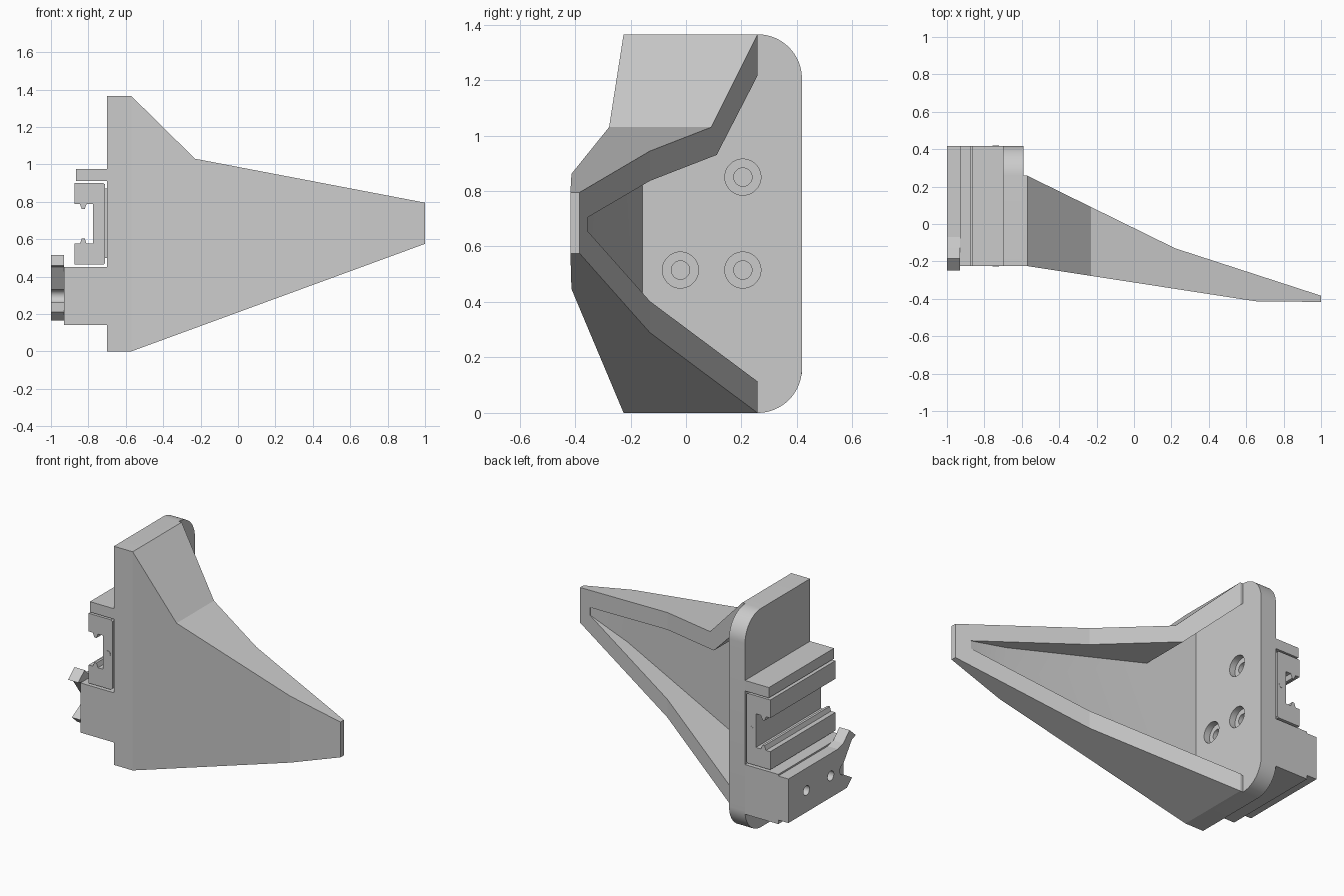
import bpy, bmesh, math
from mathutils import Vector

if "Cube" in bpy.data.objects:
    bpy.data.objects.remove(bpy.data.objects["Cube"], do_unlink=True)

grey = bpy.data.materials.new("light grey")
grey.use_nodes = True
COLOUR = (0.6, 0.6, 0.6, 1)
grey.diffuse_color = COLOUR
grey.node_tree.nodes["Principled BSDF"].inputs["Base Color"].default_value = COLOUR


def prism(name, pts, axis, lo, hi):
    """Extrude a 2D outline along an axis between two positions."""
    def place(p, d):
        return {"x": (d, p[0], p[1]), "y": (p[0], d, p[1]), "z": (p[0], p[1], d)}[axis]
    bm = bmesh.new()
    face = bm.faces.new([bm.verts.new(place(p, lo)) for p in pts])
    move = Vector(place((0, 0), hi - lo))
    ext = bmesh.ops.extrude_face_region(bm, geom=[face], use_keep_orig=True)
    verts = [g for g in ext["geom"] if isinstance(g, bmesh.types.BMVert)]
    bmesh.ops.translate(bm, vec=move, verts=verts)
    bmesh.ops.recalc_face_normals(bm, faces=bm.faces)
    mesh = bpy.data.meshes.new(name)
    bm.to_mesh(mesh)
    bm.free()
    mesh.materials.append(grey)
    ob = bpy.data.objects.new(name, mesh)
    bpy.context.collection.objects.link(ob)
    return ob


def arc(cx, cy, r, start, end, n):
    angles = [math.radians(start + (end - start) * i / n) for i in range(n + 1)]
    return [(cx + r * math.cos(a), cy + r * math.sin(a)) for a in angles]


def rect(a0, b0, a1, b1):
    return [(a0, b0), (a1, b0), (a1, b1), (a0, b1)]


def combine(ob, cutter, operation="DIFFERENCE"):
    """Apply a boolean and discard the cutter."""
    cutter.hide_render = True
    mod = ob.modifiers.new("boolean", "BOOLEAN")
    mod.operation, mod.object, mod.solver = operation, cutter, "EXACT"
    bpy.context.view_layer.objects.active = ob
    bpy.ops.object.modifier_apply(modifier=mod.name)
    bpy.data.objects.remove(cutter, do_unlink=True)


def drill(ob, y, z, r, lo, hi):
    combine(ob, prism("drill", arc(y, z, r, 0, 354, 59), "x", lo, hi))


FRONT, BACK, HEIGHT = -0.225, 0.418, 1.365

# Mounting plate with rounded rear corners
R = 0.16
body = prism("bracket_body",
             [(FRONT, 0)] + arc(BACK - R, R, R, -90, 0, 16)
             + arc(BACK - R, HEIGHT - R, R, 0, 90, 16) + [(FRONT, HEIGHT)],
             "x", -0.7, -0.59)

# Tapered arm: side outline crossed with plan outline
arm = prism("tapered_arm",
            [(-0.6, 0), (-0.57, 0), (1, 0.575), (1, 0.795),
             (-0.23, 1.03), (-0.57, HEIGHT), (-0.6, HEIGHT)], "y", -0.6, 0.6)
plan = prism("arm_plan",
             [(-0.7, FRONT), (-0.57, FRONT), (0.65, -0.413), (1.02, -0.417),
              (1.02, -0.39), (0.22, -0.13), (-0.57, BACK - R), (-0.7, BACK - R)],
             "z", -0.2, 1.6)
combine(arm, plan, "INTERSECT")

# Hollow rear of the arm, leaving a front wall and two flanges
pocket = prism("pocket",
               [(-0.62, 0.095), (0.91, 0.655), (0.91, 0.705),
                (-0.27, 0.93), (-0.59, 1.235), (-0.62, 1.265)], "y", -0.5, 0.5)
depth = prism("pocket_depth",
              [(-0.7, -0.14), (0.65, -0.352), (0.95, -0.357), (0.95, 0.45), (-0.7, 0.45)],
              "z", -0.2, 1.6)
combine(pocket, depth, "INTERSECT")
combine(arm, pocket)
combine(body, arm, "UNION")

# Counterbored screw holes
for y, z in [(0.205, 0.85), (0.205, 0.515), (-0.02, 0.515)]:
    drill(body, y, z, 0.065, -0.63, -0.5)
    drill(body, y, z, 0.033, -0.69, -0.5)

# Ledge above the rail
prism("rail_ledge", rect(-0.865, 0.91, -0.7, 0.975), "y", FRONT, BACK)

# Channel rail: half outline mirrored about its middle height
MID = 0.682
half = [(-0.71, 0.21), (-0.72, 0.218), (-0.875, 0.218), (-0.875, 0.105), (-0.845, 0.105),
        (-0.835, 0.078), (-0.82, 0.078), (-0.81, 0.105), (-0.775, 0.105)]
outline = [(x, MID + d) for x, d in half] + [(x, MID - d) for x, d in reversed(half)]
prism("channel_rail", outline, "y", FRONT, BACK)
prism("rail_spacer", rect(-0.712, 0.5, -0.7, 0.87), "y", FRONT + 0.02, BACK - 0.02)
for name, y0, y1 in [("front_pin", FRONT - 0.002, FRONT), ("rear_pin", BACK, BACK + 0.001)]:
    prism(name, arc(-0.74, 0.685, 0.017, 0, 337.5, 15), "y", y0, y1)

# Lower clamp block
block = prism("clamp_block", rect(-0.93, 0.14, -0.7, 0.45), "y", FRONT, BACK)

# Latch slab with a forked front end
latch = prism("latch_slab",
              [(BACK, 0.165), (-0.16, 0.165), (-0.21, 0.21), (-0.125, 0.26)]
              + arc(-0.125, 0.295, 0.035, -80, 80, 24)[::1]
              + [(-0.125, 0.33), (-0.21, 0.45), (-0.248, 0.46), (-0.185, 0.515),
                 (-0.125, 0.455), (-0.07, 0.44), (BACK, 0.44)], "x", -1, -0.93)
for y in (0.24, 0.0):
    drill(latch, y, 0.3, 0.03, -1.1, -0.9)
    drill(block, y, 0.3, 0.03, -1.1, -0.8)

# Smooth the curved surfaces, keep the creases
bpy.ops.object.select_all(action="DESELECT")
for ob in (body, block, latch):
    ob.select_set(True)
bpy.context.view_layer.objects.active = body
bpy.ops.object.shade_smooth_by_angle(angle=math.radians(8))
